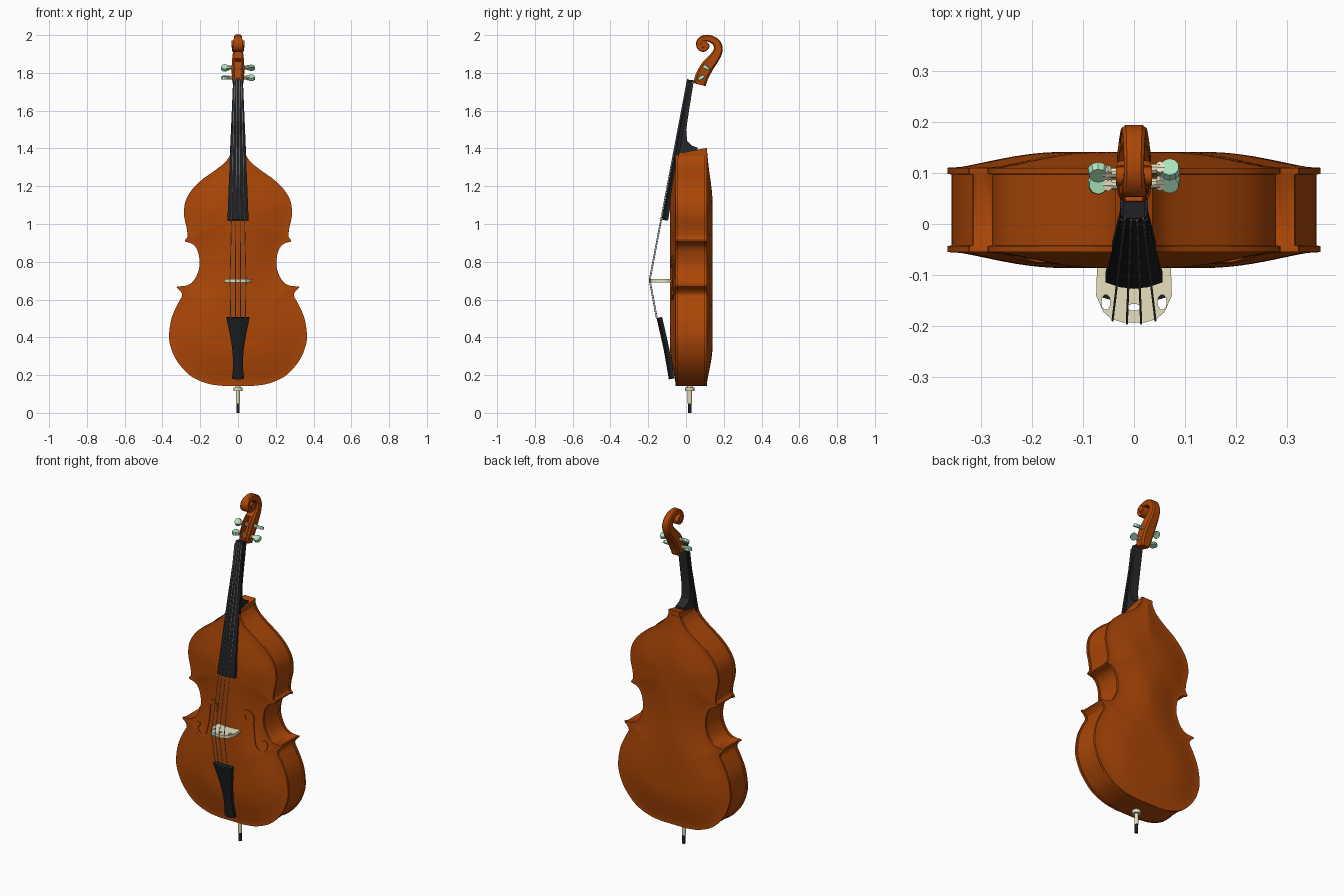
import bpy, bmesh, math
from mathutils import Vector

if "Cube" in bpy.data.objects:
    bpy.data.objects.remove(bpy.data.objects["Cube"])


def material(name, rgb):
    m = bpy.data.materials.new(name)
    m.use_nodes = True
    m.diffuse_color = (*rgb, 1)
    bsdf = m.node_tree.nodes["Principled BSDF"]
    bsdf.inputs["Base Color"].default_value = (*rgb, 1)
    bsdf.inputs["Roughness"].default_value = 0.6
    return m


WOOD = material("orange varnish", (0.41, 0.062, 0.002))
EBONY = material("ebony", (0.013, 0.014, 0.016))
NECK = material("dark neck", (0.02, 0.022, 0.026))
CREAM = material("cream", (0.87, 0.81, 0.56))
MINT = material("mint", (0.42, 0.78, 0.51))
STEEL = material("string grey", (0.32, 0.34, 0.36))
parts = []


def finish(name, bm, mat):
    bmesh.ops.recalc_face_normals(bm, faces=bm.faces)
    me = bpy.data.meshes.new(name)
    bm.to_mesh(me)
    bm.free()
    me.materials.append(mat)
    ob = bpy.data.objects.new(name, me)
    bpy.context.collection.objects.link(ob)
    parts.append(ob)
    return ob


def spline(pts, n):
    """Smooth interpolation through points of any dimension."""
    pts = [Vector(p) for p in pts]
    ext = [pts[0] * 2 - pts[1]] + pts + [pts[-1] * 2 - pts[-2]]
    out = []
    for a, b, c, d in zip(ext, ext[1:], ext[2:], ext[3:]):
        for i in range(n):
            t = i / n
            out.append(b + (c - a) * t / 2 + (a * 2 - b * 5 + c * 4 - d) * t * t / 2
                       + (b * 3 - a - c * 3 + d) * t ** 3 / 2)
    return out + [pts[-1]]


def loft(name, rings, mat):
    bm = bmesh.new()
    loops = [[bm.verts.new(p) for p in r] for r in rings]
    for a, b in zip(loops, loops[1:]):
        for i in range(len(a)):
            j = (i + 1) % len(a)
            bm.faces.new((a[i], a[j], b[j], b[i]))
    bm.faces.new(loops[0])
    bm.faces.new(loops[-1])
    return finish(name, bm, mat)


BOX = [(-1, -.35), (-.7, -.5), (.7, -.5), (1, -.35), (1, .35), (.7, .5), (-.7, .5), (-1, .35)]
ARCH = [(-1, .5), (-1, -.1), (-.5, -.4), (0, -.5), (.5, -.4), (1, -.1), (1, .5)]


def sweep(name, path, mat, section):
    """Path rows hold y, z, thickness, half width."""
    rings = []
    for i, p in enumerate(path):
        q, r = path[max(i - 1, 0)], path[min(i + 1, len(path) - 1)]
        ty, tz = r[0] - q[0], r[1] - q[1]
        k = math.hypot(ty, tz)
        rings.append([(x * p[3], p[0] + t * p[2] * tz / k, p[1] - t * p[2] * ty / k)
                      for x, t in section])
    return loft(name, rings, mat)


def prism(name, pts, hw, mat):
    return loft(name, [[(s * hw, y, z) for y, z in pts] for s in (-1, 1)], mat)


def solid(name, mat, loc, scale, rot=(0, 0, 0), segs=20, top=1):
    bpy.ops.mesh.primitive_cone_add(vertices=segs, radius1=1, radius2=top, depth=2,
                                    location=loc, rotation=rot)
    ob = bpy.context.object
    ob.name, ob.scale = name, scale
    ob.data.materials.append(mat)
    parts.append(ob)


# Body: half outline (x, z) in three bouts meeting at the corners
lower = [(.08, .143), (.16, .155), (.25, .195), (.32, .27), (.355, .345), (.365, .41),
         (.352, .5), (.32, .575), (.296, .62), (.305, .645), (.325, .663)]
waist = [(.322, .669), (.27, .675), (.235, .7), (.21, .75), (.203, .8), (.215, .86),
         (.24, .893), (.28, .907)]
upper = [(.28, .915), (.268, .935), (.272, .98), (.286, 1.05), (.278, 1.12), (.245, 1.18),
         (.19, 1.235), (.12, 1.285), (.07, 1.325), (.045, 1.36), (.04, 1.375)]
outline = [p for bout in (lower, waist, upper) for p in spline(bout, 5)]
edge = [Vector((s * p.x, p.y)) for p in outline for s in (-1, 1)]
edge += [Vector((i * .04, .143)) for i in range(-1, 2)]
N = 28


def arch(x, z):
    d = min((e - Vector((x, z))).length for e in edge)
    t = min(max(d - .015, 0) / .21, 1)
    return .031 * math.sin(t * math.pi / 2) ** 1.2


rings = []
for w, z in outline:
    us = [2 * i / N - 1 for i in range(N + 1)]
    rise = [arch(w * u, z) for u in us]
    front = [(w * u, -.055 - h, z) for u, h in zip(us, rise)]
    back = [(w * u, .11 + h, z) for u, h in zip(reversed(us), reversed(rise))]
    rib = w - .008
    side = [(w, -.043, z), (rib, -.042, z), (rib, .097, z), (w, .098, z)]
    rings.append(front + side + back + [(-x, y, z) for x, y, z in reversed(side)])
body = loft("body", rings, WOOD)

# Sound holes as thin curled inlays on the front
hole = spline([(.093, .775), (.09, .807), (.115, .825), (.139, .8), (.141, .75), (.15, .68),
               (.163, .63), (.192, .608), (.222, .632), (.222, .66), (.203, .662)], 5)
for s in (-1, 1):
    ribbon = []
    for i, p in enumerate(hole):
        t = hole[min(i + 1, len(hole) - 1)] - hole[max(i - 1, 0)]
        f = abs(2 * i / (len(hole) - 1) - 1)
        n = Vector((-t.y, t.x)).normalized() * (.008 + .004 * f)
        ribbon.append([(s * q.x, -.055 - arch(q.x, q.y) + lift, q.y)
                       for q, lift in ((p + n, -.005), (p - n, -.005), (p - n, .004), (p + n, .004))])
    loft("sound_hole", ribbon, WOOD)

# Neck, heel button, fingerboard and nut
prism("neck", [(.005, 1.745), (.04, 1.75), (.016, 1.6), (.001, 1.5), (.006, 1.44), (.03, 1.415),
               (.06, 1.405), (.06, 1.37), (-.045, 1.34), (-.06, 1.36)], .027, NECK)
prism("heel_button", [(-.05, 1.355), (0, 1.382), (.11, 1.403), (.11, 1.34), (0, 1.34)], .036, WOOD)
sweep("fingerboard", [(-.111, 1.02, .032, .056), (-.047, 1.39, .03, .042), (.019, 1.76, .026, .026)],
      EBONY, ARCH)
prism("nut", [(.008, 1.752), (.045, 1.752), (.045, 1.76), (.012, 1.764)], .022, EBONY)

# Pegbox and scroll in one tapering spiral
head = sweep("scroll_head", spline([
    (.072, 1.738, .066, .026), (.084, 1.78, .07, .032), (.114, 1.835, .068, .033),
    (.15, 1.88, .056, .029), (.17, 1.92, .048, .025), (.163, 1.957, .043, .022),
    (.13, 1.98, .038, .02), (.095, 1.983, .034, .02), (.07, 1.965, .03, .024),
    (.071, 1.936, .027, .028), (.094, 1.923, .024, .031), (.115, 1.94, .02, .033),
    (.108, 1.957, .016, .034)], 4), WOOD, BOX)
slot = prism("pegbox_cutter", [(0, 1.785), (.06, 1.765), (.09, 1.785), (.135, 1.86), (.08, 1.89)],
             .017, WOOD)
parts.remove(slot)
slot.hide_render = True
mod = head.modifiers.new("slot", "BOOLEAN")
mod.operation, mod.solver, mod.object = "DIFFERENCE", "EXACT", slot
bpy.context.view_layer.objects.active = head
bpy.ops.object.modifier_apply(modifier=mod.name)
bpy.data.objects.remove(slot)
solid("scroll_eye", WOOD, (0, .094, 1.953), (.019, .019, .035), (0, math.pi / 2, 0))

# Tuning pegs with flat faceted heads, each turned differently
for s, y, z, turn in ((-1, .1, 1.828, .8), (1, .108, 1.828, -.5), (-1, .078, 1.775, .15), (1, .08, 1.775, .6)):
    solid("peg_shaft", CREAM, (s * .036, y, z), (.012, .012, .025), (0, s * math.pi / 2, 0), 10, .75)
    tilt = (turn, 0, 0)
    solid("peg_head", MINT, (s * .07, y, z), (.021, .022, .008), tilt, 10, .85)
    solid("peg_neck", CREAM, (s * .051, y, z), (.009, .013, .0085), tilt, 8)

# Bridge: flat plate with pierced openings
curve = bpy.data.curves.new("bridge", "CURVE")
curve.dimensions, curve.fill_mode, curve.extrude = "2D", "BOTH", .009
loops = [[(.072, -.075), (.074, -.14), (.06, -.172), (.044, -.186), (.02, -.193)]]
loops[0] += [(-x, y) for x, y in reversed(loops[0])]
for cx, cy, rx, ry in ((-.055, -.153, .009, .015), (.055, -.153, .009, .015), (0, -.163, .013, .007)):
    loops.append([(cx + rx * math.cos(a * math.pi / 5), cy + ry * math.sin(a * math.pi / 5))
                  for a in range(10)])
for pts in loops:
    sp = curve.splines.new("POLY")
    sp.points.add(len(pts) - 1)
    sp.use_cyclic_u = True
    for p, (x, y) in zip(sp.points, pts):
        p.co = (x, y, 0, 1)
temp = bpy.data.objects.new("bridge_curve", curve)
bpy.context.collection.objects.link(temp)
bpy.context.view_layer.update()
mesh = bpy.data.meshes.new_from_object(temp.evaluated_get(bpy.context.evaluated_depsgraph_get()))
bpy.data.objects.remove(temp)
mesh.materials.clear()
mesh.materials.append(CREAM)
bridge = bpy.data.objects.new("bridge", mesh)
bridge.location.z = .7
bpy.context.collection.objects.link(bridge)

# Tailpiece
sweep("tailpiece", spline([(-.076, .18, .03, .032), (-.088, .25, .03, .026), (-.104, .34, .03, .031),
                           (-.124, .43, .03, .046), (-.141, .505, .03, .062)], 4), EBONY, ARCH)

# Strings from nut over bridge to tailpiece
for k in (-1.5, -.5, .5, 1.5):
    drop = .003 * k * k
    path = [Vector((k * .012, .007 + drop / 2, 1.768)), Vector((k * .028, -.196 + drop, .703)),
            Vector((k * .026, -.158 + drop, .5))]
    loft("string", [[p + Vector((.0021 * math.cos(a * math.pi / 3), .0021 * math.sin(a * math.pi / 3), 0))
                     for a in range(6)] for p in path], STEEL)

# Endpin
for name, mat, r, lo, hi in (("endpin_collar", CREAM, .024, .115, .135), ("endpin_plug", CREAM, .014, .13, .15),
                             ("endpin_shaft", CREAM, .011, .05, .12), ("endpin_tip", EBONY, .009, 0, .052)):
    solid(name, mat, (0, .02, (lo + hi) / 2), (r, r, (hi - lo) / 2))

# Smooth shading with crisp edges
bpy.ops.object.select_all(action="DESELECT")
for ob in parts:
    ob.select_set(True)
bpy.context.view_layer.objects.active = body
bpy.ops.object.shade_smooth_by_angle(angle=math.radians(35))
